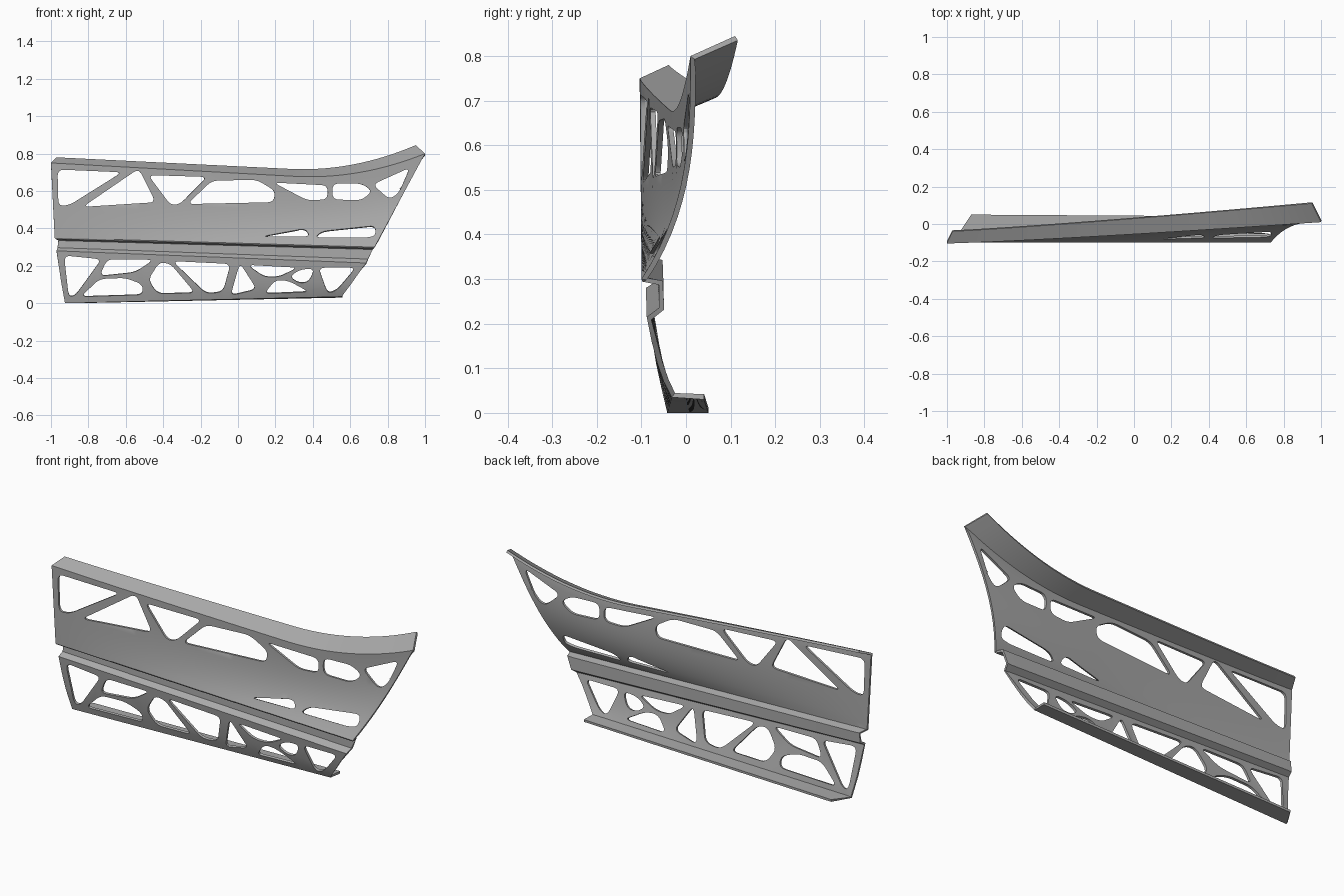
import bpy, bmesh
from mathutils import Vector
from mathutils.bvhtree import BVHTree
from mathutils.geometry import delaunay_2d_cdt

cube = bpy.data.objects.get("Cube")
if cube:
    bpy.data.objects.remove(cube)

COLS = 56      # divisions along the length
RISE = 14      # divisions up the upper skin
GREY = (0.4, 0.4, 0.4, 1)

grey = bpy.data.materials.new("panel grey")
grey.use_nodes = True
grey.diffuse_color = GREY
grey.node_tree.nodes["Principled BSDF"].inputs["Base Color"].default_value = GREY


def top_edge(x):
    # Upper edge of the skin: gentle fall, then a sweep up at the left end
    return 0.695 - 0.055 * x + 0.16 * (max(0, x - 0.3) / 0.7) ** 2


def straight_row(left, right):
    a, b = Vector(left), Vector(right)
    return [a.lerp(b, i / COLS) for i in range(COLS + 1)]


def skin_row(k):
    # Upper skin: flat at one end, twisting into a curved section at the other
    row = []
    for i in range(COLS + 1):
        u = i / COLS
        x = (-0.98 - 0.02 * k) * (1 - u) + (0.73 + 0.27 * k) * u
        low = 0.35 - 0.05 * u
        y_right = -0.1 + 0.11 * (1 - (1 - k) ** 3)
        t = u ** 1.2
        y = (-0.1 - 0.004 * k) * (1 - t) + y_right * t
        row.append(Vector((x, y, low + (top_edge(-1 + 2 * u) - low) * k)))
    return row


def rounded(points, radius=0.035, steps=5):
    # Replace each corner by a short quadratic curve
    out = []
    pts = [Vector(p) for p in points]
    for i, p in enumerate(pts):
        ends = []
        for q in (pts[i - 1], pts[(i + 1) % len(pts)]):
            d = q - p
            ends.append(p + d.normalized() * min(radius, d.length * 0.45))
        for s in range(steps + 1):
            t = s / steps
            out.append(ends[0].lerp(p, t).lerp(p.lerp(ends[1], t), t))
    return out


def inside(p, outline):
    odd = False
    for a, b in zip(outline, outline[1:] + outline[:1]):
        if (a.y > p.y) != (b.y > p.y):
            if p.x < a.x + (b.x - a.x) * (p.y - a.y) / (b.y - a.y):
                odd = not odd
    return odd


def grid_quads(count):
    w = COLS + 1
    return [(j * w + i, j * w + i + 1, (j + 1) * w + i + 1, (j + 1) * w + i)
            for j in range(count - 1) for i in range(COLS)]


def add_faces(bm, points, faces):
    verts = [bm.verts.new(p) for p in points]
    for f in faces:
        bm.faces.new([verts[i] for i in f])


def add_strip(bm, rows):
    add_faces(bm, [p for row in rows for p in row], grid_quads(len(rows)))


def add_pierced_skin(bm, rows, holes):
    # Triangulate the skin around its hole outlines, keeping its curvature
    points = [p for row in rows for p in row]
    tree = BVHTree.FromPolygons(points, grid_quads(len(rows)))

    def drop(p):
        return tree.ray_cast(Vector((p.x, -1, p.y)), Vector((0, 1, 0)))[0]

    w, n = COLS + 1, len(rows)
    rim = list(range(w)) + [j * w + COLS for j in range(1, n)]
    rim += [(n - 1) * w + i for i in range(COLS - 1, -1, -1)]
    rim += [j * w for j in range(n - 2, 0, -1)]
    loops = [rim]
    outlines = [rounded(h) for h in holes]
    for outline in outlines:
        start = len(points)
        points += [drop(p) for p in outline]
        loops.append(list(range(start, len(points))))
    edges = [(loop[i - 1], loop[i]) for loop in loops for i in range(len(loop))]
    flat = [Vector((p.x, p.z)) for p in points]
    verts, _, faces, ids, _, _ = delaunay_2d_cdt(flat, edges, [], 1, 1e-5)
    placed = [points[k[0]] if k else drop(v) for v, k in zip(verts, ids)]
    kept = []
    for f in faces:
        centre = sum((verts[i] for i in f), Vector((0, 0))) / len(f)
        if not any(inside(centre, o) for o in outlines):
            kept.append(f)
    add_faces(bm, placed, kept)


# Lightening holes as corner points in the front plane
upper_holes = [
    [(-.965, .715), (-.62, .7), (-.9, .525), (-.96, .52)],
    [(-.83, .515), (-.53, .72), (-.44, .54)],
    [(-.48, .685), (-.165, .675), (-.31, .53), (-.36, .525)],
    [(-.27, .53), (-.14, .655), (.1, .66), (.2, .6), (.19, .54)],
    [(.19, .645), (.48, .63), (.48, .555), (.37, .55)],
    [(.505, .64), (.66, .64), (.72, .6), (.66, .55), (.505, .555)],
    [(.72, .635), (.92, .725), (.86, .59), (.81, .555)],
    [(.13, .357), (.36, .4), (.385, .357)],
    [(.41, .352), (.45, .385), (.735, .415), (.735, .36), (.68, .35)],
]
lower_holes = [
    [(-.93, .255), (-.73, .235), (-.87, .04), (-.905, .035)],
    [(-.7, .235), (-.45, .232), (-.55, .165), (-.74, .145)],
    [(-.84, .035), (-.74, .13), (-.6, .135), (-.51, .1), (-.51, .045)],
    [(-.48, .125), (-.42, .22), (-.36, .21), (-.23, .055), (-.43, .05)],
    [(-.35, .225), (-.04, .21), (-.08, .06), (-.17, .05)],
    [(.01, .215), (.1, .075), (-.04, .04)],
    [(.05, .205), (.32, .19), (.22, .14), (.14, .14)],
    [(.14, .05), (.2, .125), (.27, .12), (.38, .06)],
    [(.275, .14), (.33, .18), (.41, .185), (.38, .115), (.33, .105)],
    [(.43, .19), (.63, .19), (.53, .07), (.48, .05)],
]

# Bottom flange, lower skin and recessed moulding groove
lower_flange = straight_row((-.87, .05, 0), (.56, .04, .03))
lower_skin = [straight_row(*pair) for pair in (
    ((-.925, -.042, 0), (.555, -.032, .035)),
    ((-.935, -.055, .055), (.58, -.05, .07)),
    ((-.945, -.067, .11), (.61, -.064, .11)),
    ((-.957, -.08, .19), (.645, -.077, .16)),
    ((-.97, -.09, .28), (.685, -.088, .215)),
)]
groove = [straight_row(*pair) for pair in (
    ((-.965, -.064, .297), (.695, -.06, .236)),
    ((-.96, -.062, .335), (.72, -.06, .287)),
    ((-.975, -.096, .343), (.728, -.097, .294)),
)]

# Upper skin, and the top flange folded back from its edge
upper_skin = [skin_row(k / RISE) for k in range(RISE + 1)]
lean_right, lean_left = Vector((.03, .065, .03)), Vector((-.05, .1, .045))
top_flange = [p + lean_right.lerp(lean_left, i / COLS)
              for i, p in enumerate(upper_skin[-1])]

bm = bmesh.new()
add_strip(bm, [lower_flange, lower_skin[0]])
add_pierced_skin(bm, lower_skin, lower_holes)
add_strip(bm, [lower_skin[-1]] + groove + [upper_skin[0]])
add_pierced_skin(bm, upper_skin, upper_holes)
add_strip(bm, [upper_skin[-1], top_flange])
bmesh.ops.remove_doubles(bm, verts=bm.verts, dist=1e-5)
mesh = bpy.data.meshes.new("door_panel")
bm.to_mesh(mesh)
bm.free()
panel = bpy.data.objects.new("door_panel", mesh)
bpy.context.collection.objects.link(panel)
mesh.materials.append(grey)

# Give the sheet its thickness, then smooth with sharp edges kept
solid = panel.modifiers.new("sheet thickness", "SOLIDIFY")
solid.thickness = 0.012
solid.offset = -1
bpy.ops.object.select_all(action="DESELECT")
panel.select_set(True)
bpy.context.view_layer.objects.active = panel
bpy.ops.object.modifier_apply(modifier=solid.name)
bpy.ops.object.shade_smooth_by_angle(angle=0.5)
